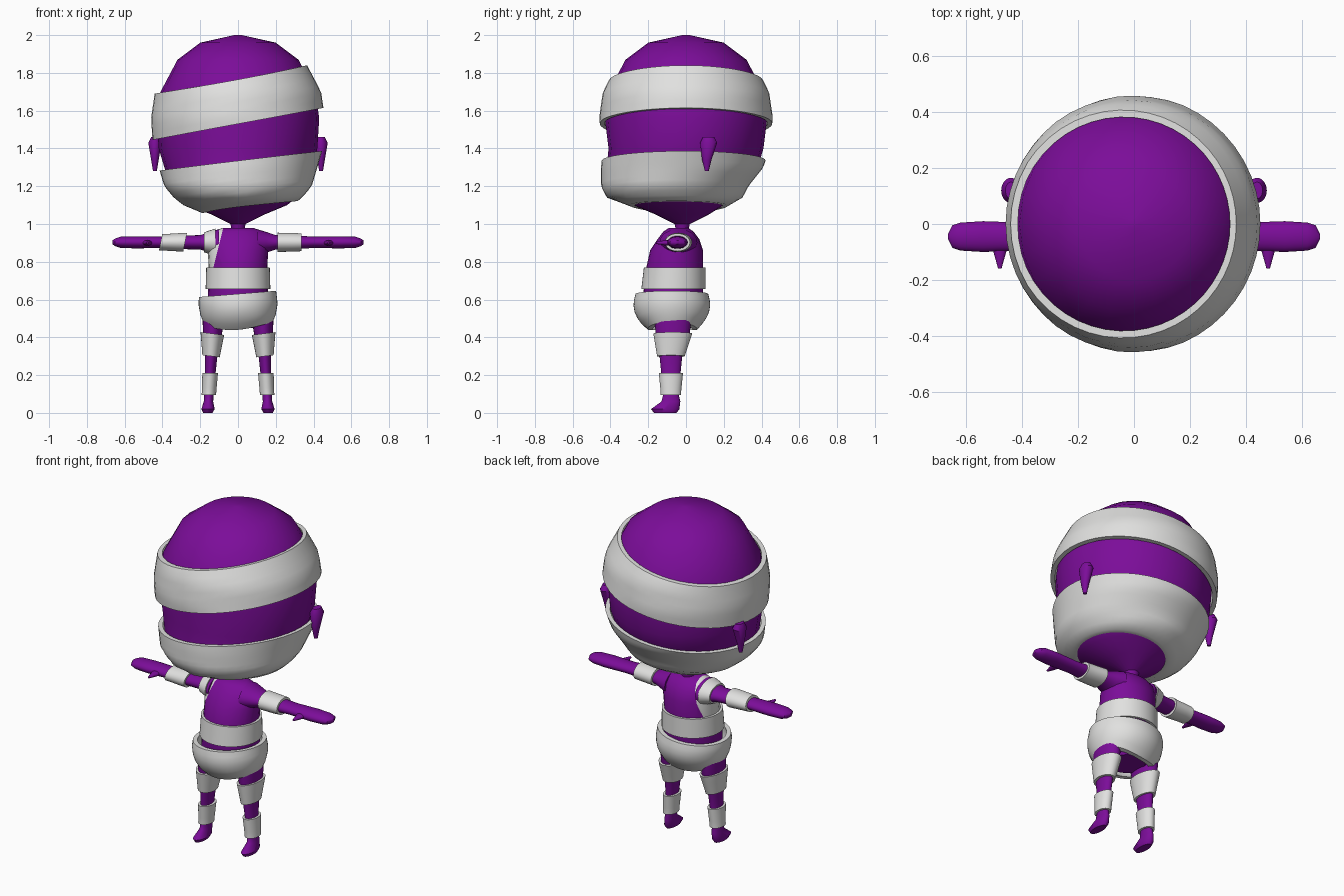
import bpy, bmesh, math
from mathutils import Vector

cube = bpy.data.objects.get("Cube")
if cube:
    bpy.data.objects.remove(cube, do_unlink=True)


def material(name, rgb):
    mat = bpy.data.materials.new(name)
    mat.use_nodes = True
    mat.diffuse_color = (*rgb, 1)
    shader = mat.node_tree.nodes["Principled BSDF"]
    shader.inputs["Base Color"].default_value = (*rgb, 1)
    shader.inputs["Roughness"].default_value = 0.7
    return mat


PURPLE = material("purple skin", (.2, .004, .32))
WHITE = material("bandage white", (.75, .75, .74))


class Shape:
    """Oval sections along one axis: position, width, depth centre, depth."""

    def __init__(self, rings, centre=0, lean=0, axis="z"):
        self.rings, self.centre, self.lean, self.axis = rings, centre, lean, axis

    def section(self, along):
        """Section at any position, blended between the given ones."""
        along = min(max(along, self.rings[0][0]), self.rings[-1][0])
        for low, high in zip(self.rings, self.rings[1:]):
            if along <= high[0]:
                break
        blend = (along - low[0]) / (high[0] - low[0])
        return [p + (q - p) * blend for p, q in zip(low[1:], high[1:])]

    def place(self, wide, deep, along, side):
        if self.axis == "x":
            return (side * along, deep, wide)
        if self.axis == "y":
            return (side * wide, -along, deep)
        return (side * wide, deep, along)

    def loop(self, bm, along, side=1, grow=0, slope=0, arch=0, segments=24):
        """Ring of vertices on the surface, tilted by slope and arched at the sides."""
        width = self.section(along)[0] + grow
        verts = []
        for i in range(segments):
            angle = math.tau * i / segments
            offset = width * math.cos(angle)
            level = along + slope * offset + arch * offset * offset
            rx, cy, ry = self.section(level)
            wide = self.centre + self.lean * level + (rx + grow) * math.cos(angle)
            deep = cy + (ry + grow) * math.sin(angle)
            verts.append(bm.verts.new(self.place(wide, deep, level, side)))
        return verts


def bridge(bm, first, second):
    for i in range(len(first)):
        j = (i + 1) % len(first)
        bm.faces.new((first[i], first[j], second[j], second[i]))


def finish(bm, name, mats):
    bmesh.ops.recalc_face_normals(bm, faces=bm.faces)
    mesh = bpy.data.meshes.new(name)
    bm.to_mesh(mesh)
    bm.free()
    for mat in mats:
        mesh.materials.append(mat)
    mesh.shade_smooth()
    mesh.set_sharp_from_angle(angle=math.radians(40))
    bpy.context.collection.objects.link(bpy.data.objects.new(name, mesh))


def solid(shape, side=1):
    """Closed body through all the sections of a shape."""
    bm = bmesh.new()
    loops = [shape.loop(bm, ring[0], side) for ring in shape.rings]
    for first, second in zip(loops, loops[1:]):
        bridge(bm, first, second)
    bm.faces.new(loops[0])
    bm.faces.new(loops[-1])
    return bm


def wrap(name, shape, start, end, side=1, grow=.013, slope=0, arch=0, steps=6):
    """Bandage following a shape, with an outer wall, an inner wall and rims."""
    bm = bmesh.new()
    outer, inner = [], []
    for k in range(steps + 1):
        part = k / steps
        along = start + (end - start) * part
        for wall, size in ((outer, grow), (inner, grow - .025)):
            wall.append(shape.loop(bm, along, side, size, slope,
                                   arch * (1 - part), segments=48))
    loops = outer + inner[::-1]
    for k, loop in enumerate(loops):
        bridge(bm, loop, loops[(k + 1) % len(loops)])
    finish(bm, name, [WHITE])


HEAD = Shape([
    (.95, .03, -.02, .03), (1, .04, -.02, .04), (1.05, .14, -.02, .14),
    (1.1, .26, -.04, .24), (1.14, .31, -.06, .33), (1.2, .36, -.06, .36),
    (1.3, .39, -.02, .4), (1.4, .42, 0, .41), (1.56, .43, 0, .43),
    (1.7, .41, 0, .41), (1.87, .32, 0, .32), (1.96, .2, 0, .2), (2, .02, 0, .02)])
TORSO = Shape([
    (.45, .1, -.06, .1), (.5, .15, -.07, .13), (.6, .16, -.07, .16),
    (.77, .155, -.06, .15), (.86, .16, -.05, .14), (.92, .16, -.04, .11),
    (.96, .13, -.04, .08), (.98, .08, -.04, .05)])
HIPS = Shape([
    (.43, .15, -.07, .12), (.47, .18, -.075, .16), (.52, .2, -.075, .195),
    (.58, .21, -.075, .205), (.66, .2, -.075, .185)])
LEG = Shape([
    (0, .025, -.11, .06), (.02, .035, -.11, .075), (.06, .025, -.08, .05),
    (.1, .025, -.08, .04), (.2, .028, -.08, .05), (.3, .033, -.08, .06),
    (.42, .05, -.07, .09), (.52, .06, -.07, .1)], centre=.16, lean=-.06)
ARM = Shape([
    (.1, .07, -.04, .1), (.15, .055, -.04, .08), (.2, .038, -.04, .06),
    (.3, .036, -.045, .055), (.4, .03, -.045, .05), (.54, .032, -.045, .055),
    (.62, .03, -.045, .05), (.65, .02, -.045, .04), (.665, .01, -.045, .01)],
    centre=.903, axis="x")
THUMB = Shape([(.06, .035, .9, .014), (.11, .02, .9, .014), (.16, .006, .9, .005)],
              centre=.48, axis="y")
EAR = Shape([(1.28, .01, .11, .01), (1.34, .02, .11, .025),
             (1.43, .035, .12, .045), (1.46, .02, .12, .03)], centre=.44)

# Head and its two tilted bandages
finish(solid(HEAD), "head", [PURPLE])
wrap("upper_head_bandage", HEAD, 1.53, 1.765, grow=.03, slope=.185)
wrap("lower_head_bandage", HEAD, 1.09, 1.335, grow=.03, slope=.12, steps=10)

# Paired parts
for name, side in (("left", 1), ("right", -1)):
    for part, shape in (("ear", EAR), ("leg", LEG), ("arm", ARM), ("thumb", THUMB)):
        finish(solid(shape, side), name + "_" + part, [PURPLE])
    wrap(name + "_thigh_bandage", LEG, .3, .42, side, slope=.12)
    wrap(name + "_shin_bandage", LEG, .095, .21, side)

# Torso, cut along the slanted edge of the shoulder strap
torso = solid(TORSO)
edge_point, edge_normal = Vector((-.08, 0, .97)), Vector((1, 0, -.25))
bmesh.ops.bisect_plane(torso, geom=torso.verts[:] + torso.edges[:] + torso.faces[:],
                       plane_co=edge_point, plane_no=edge_normal)
for face in torso.faces:
    middle = face.calc_center_median()
    in_strap = (middle - edge_point).dot(edge_normal) < 0 and middle.z > .77
    face.material_index = int(in_strap)
finish(torso, "torso", [PURPLE, WHITE])

# Bandages on the arms, waist and hips
wrap("shoulder_strap", ARM, .12, .18, side=-1, grow=.008)
wrap("left_arm_bandage", ARM, .21, .335)
wrap("right_arm_bandage", ARM, .28, .41, side=-1, slope=-.2)
wrap("waist_bandage", TORSO, .655, .77)
wrap("hip_bandage", HIPS, .44, .63, grow=0, slope=.08, arch=1.2)
